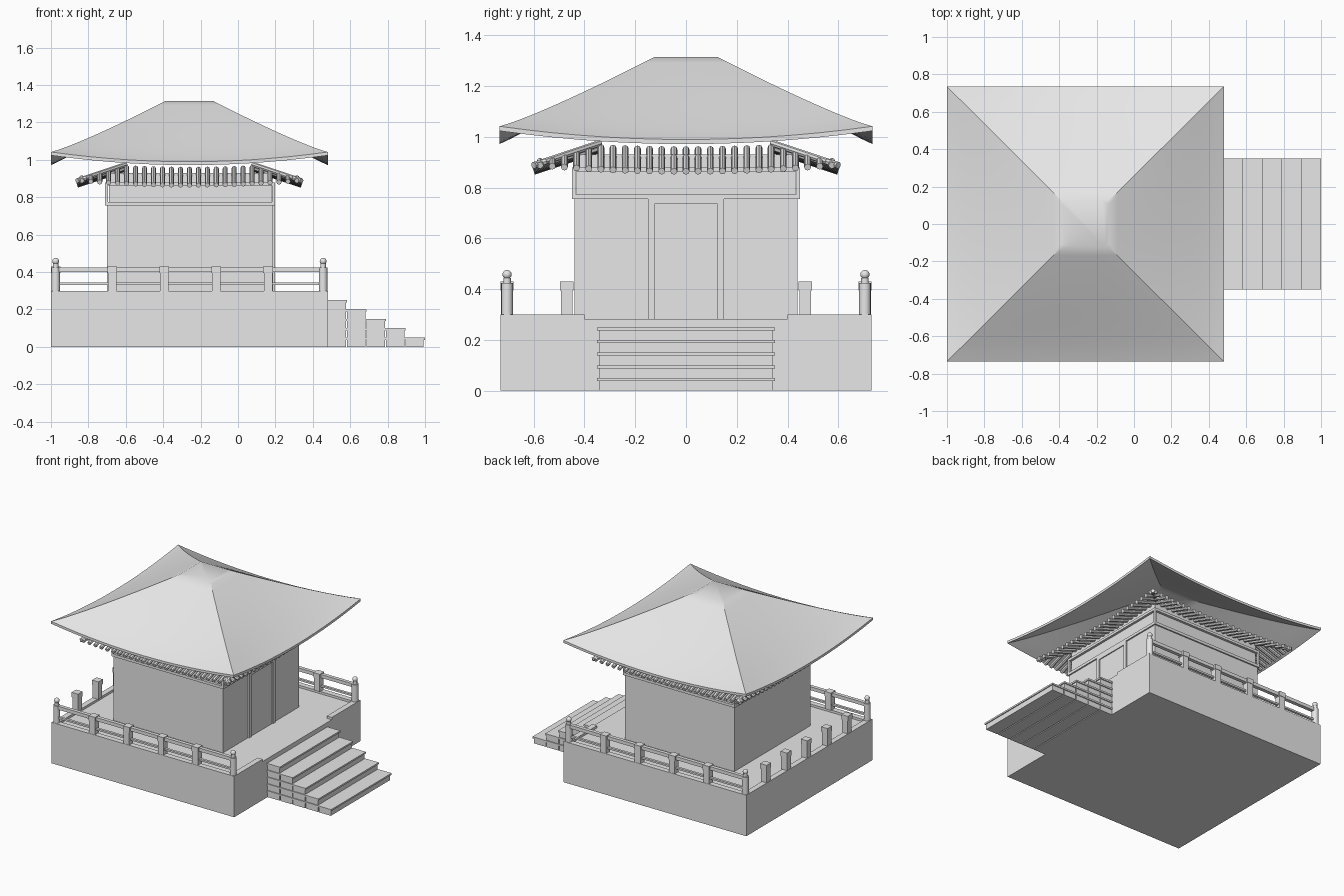
import bpy, bmesh, math
from mathutils import Vector

if "Cube" in bpy.data.objects:
    bpy.data.objects.remove(bpy.data.objects["Cube"])

grey = bpy.data.materials.new("plain grey")
grey.diffuse_color = (0.8, 0.8, 0.8, 1)
grey.use_nodes = True
grey.node_tree.nodes["Principled BSDF"].inputs["Base Color"].default_value = grey.diffuse_color
CX = -0.26  # centre of the hall in x


def finish(name, bm, smooth=False):
    bmesh.ops.recalc_face_normals(bm, faces=bm.faces[:])
    me = bpy.data.meshes.new(name)
    bm.to_mesh(me)
    bm.free()
    ob = bpy.data.objects.new(name, me)
    bpy.context.collection.objects.link(ob)
    me.materials.append(grey)
    if smooth:
        bpy.ops.object.select_all(action='DESELECT')
        ob.select_set(True)
        bpy.context.view_layer.objects.active = ob
        bpy.ops.object.shade_smooth_by_angle(angle=math.radians(30))
    return ob


def box(bm, x0, x1, y0, y1, z0, z1):
    vs = bmesh.ops.create_cube(bm, size=1)["verts"]
    for v in vs:
        v.co = Vector((x0 + (v.co.x + .5) * (x1 - x0),
                       y0 + (v.co.y + .5) * (y1 - y0),
                       z0 + (v.co.z + .5) * (z1 - z0)))


def rod(bm, a, b, r, n=10):
    a, b = Vector(a), Vector(b)
    d = b - a
    vs = bmesh.ops.create_cone(bm, cap_ends=True, segments=n, radius1=r,
                               radius2=r, depth=d.length)["verts"]
    q = Vector((0, 0, 1)).rotation_difference(d)
    for v in vs:
        v.co = q @ v.co + (a + b) / 2


# platform with a low curb that opens at the stairs
bm = bmesh.new()
box(bm, -1, .48, -.73, .73, 0, .283)
finish("platform", bm)
bm = bmesh.new()
box(bm, -1, -.96, -.73, .73, .283, .30)
for s in (-1, 1):
    a, b = sorted((s * .69, s * .73))
    box(bm, -.96, .48, a, b, .283, .30)
    a, b = sorted((s * .40, s * .69))
    box(bm, .44, .48, a, b, .283, .30)
finish("platform_curb", bm)

# stairs: stacked blocks with overhanging treads
bm = bmesh.new()
W = .104
for col in range(5):
    x = .48 + col * W
    for layer in range(5 - col):
        z = layer * .05
        box(bm, x, x + W - .007, -.343, .343, z, z + .038)
        box(bm, x, x + W, -.35, .35, z + .038, z + .05)
finish("stairs", bm)

# railing: corner posts with balls, square posts, side rails
bm = bmesh.new()
for x in (-.975, .455):
    for y in (-.705, .705):
        rod(bm, (x, y, .30), (x, y, .425), .023, 16)
        rod(bm, (x, y, .425), (x, y, .445), .015, 16)
        vs = bmesh.ops.create_uvsphere(bm, u_segments=16, v_segments=10, radius=.018)["verts"]
        bmesh.ops.translate(bm, verts=vs, vec=(x, y, .458))
finish("corner_posts", bm, True)

bm = bmesh.new()
spots = [(-.673 + .278 * i, s * .705) for i in range(4) for s in (-1, 1)]
spots += [(-.975, -.47 + .235 * i) for i in range(5)]
for x, y in spots:
    box(bm, x - .023, x + .023, y - .023, y + .023, .30, .395)
    box(bm, x - .026, x + .026, y - .026, y + .026, .395, .43)
finish("railing_posts", bm)

bm = bmesh.new()
for y in (-.705, .705):
    box(bm, -.975, .455, y - .013, y + .013, .40, .425)
    box(bm, -.975, .455, y - .009, y + .009, .33, .343)
finish("side_rails", bm)

# hall walls, upper band and door
bm = bmesh.new()
box(bm, -.70, .187, -.44, .44, .283, .76)
box(bm, -.69, .18, -.432, .432, .76, .93)
finish("walls", bm)
bm = bmesh.new()
box(bm, -.71, .197, -.45, .45, .755, .775)
box(bm, -.71, .197, -.45, .45, .862, .88)
for x in (-.71, .182):
    for y in (-.45, .435):
        box(bm, x, x + .015, y, y + .015, .775, .862)
finish("wall_beams", bm)
bm = bmesh.new()
for y in (-.15, .125):
    box(bm, .187, .197, y, y + .025, .283, .755)
box(bm, .187, .197, -.125, .125, .735, .755)
finish("door_frame", bm)
bm = bmesh.new()
box(bm, .187, .190, -.125, .125, .283, .735)
finish("door", bm)

# rafters on all four sides, rising slightly toward the corners
bm = bmesh.new()
N = 25
R = .60
for i in range(N):
    u = -.575 + 1.15 * i / (N - 1)
    z = .864 + .024 * (u / .575) ** 2
    inner = max(.34, min(abs(u), R - .05))
    for k in range(4):
        c, s = round(math.cos(k * math.pi / 2)), round(math.sin(k * math.pi / 2))
        pts = [(CX + d * c - u * s, d * s + u * c, z + (R - d) / 3) for d in (inner, R)]
        rod(bm, pts[0], pts[1], .0135, 8)
# hip rafters
for sx in (-1, 1):
    for sy in (-1, 1):
        rod(bm, (CX + sx * .34, sy * .34, .975), (CX + sx * R, sy * R, .888), .0135, 8)
finish("rafters", bm, True)

# roof: curved hipped shell with upswept corners and a flat top
T, S, LIP = 14, 14, .018


def roof_point(t, k, j):
    u = 2 * j / S - 1
    hx, hy = .74 + (.127 - .74) * t, .735 + (.125 - .735) * t
    z = 1.042 + .273 * t ** 1.15 - .052 * (1 - t) ** 2 * (1 - u * u)
    p = [(u, -1), (1, u), (-u, 1), (-1, -u)][k]
    return Vector((CX + p[0] * hx, p[1] * hy, z))


bm = bmesh.new()
skins = []
for drop in (0, LIP):
    skins.append([[bm.verts.new(roof_point(i / T, k, j) - Vector((0, 0, drop)))
                   for k in range(4) for j in range(S)] for i in range(T + 1)])
M = 4 * S
for rings in skins:
    for i in range(T):
        for j in range(M):
            n = (j + 1) % M
            bm.faces.new((rings[i][j], rings[i][n], rings[i + 1][n], rings[i + 1][j]))
    bm.faces.new(rings[T])
for j in range(M):
    n = (j + 1) % M
    bm.faces.new((skins[0][0][j], skins[1][0][j], skins[1][0][n], skins[0][0][n]))
finish("roof", bm, True)
